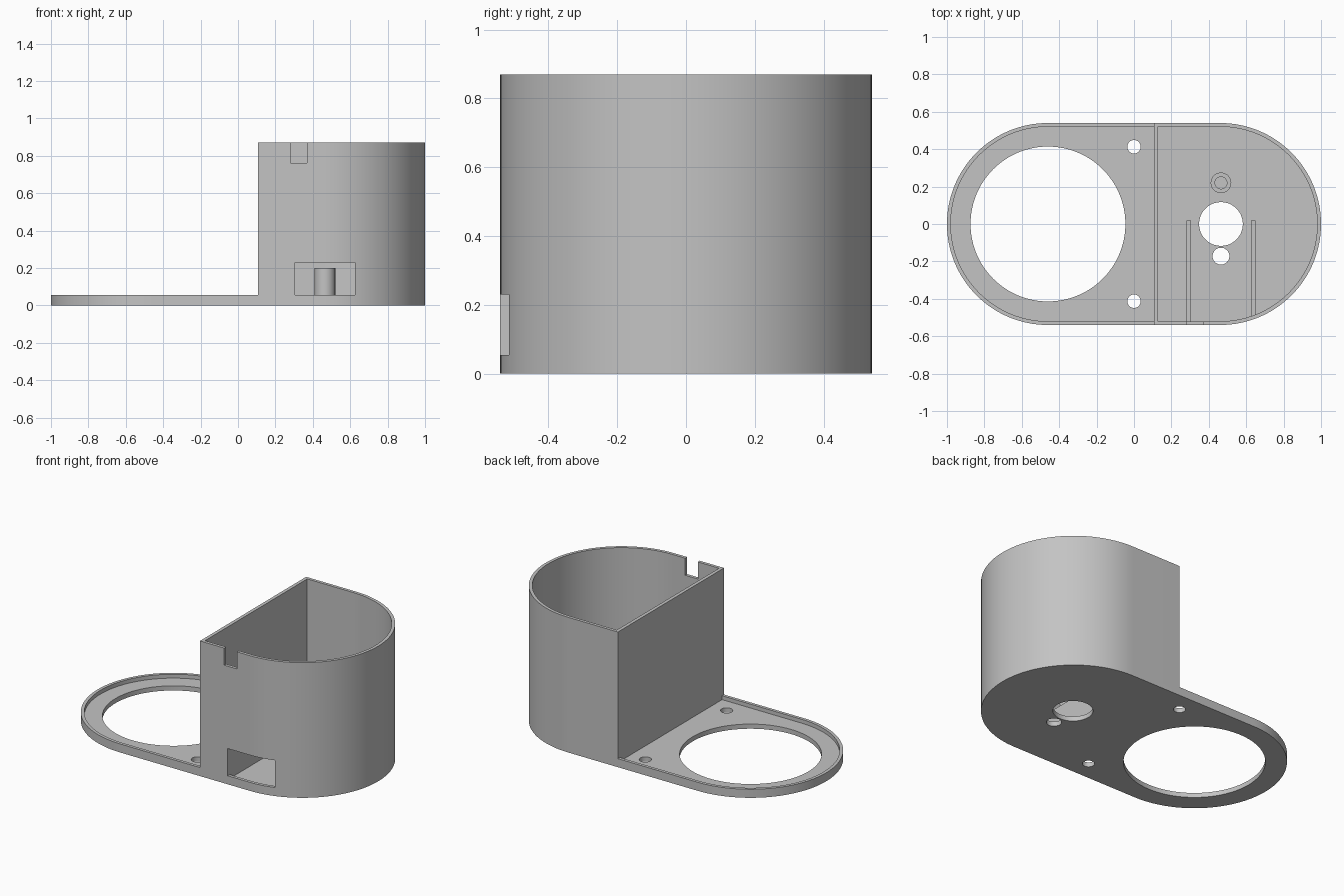
import bpy, bmesh
from math import sin, cos, pi, radians

if "Cube" in bpy.data.objects:
    bpy.data.objects.remove(bpy.data.objects["Cube"])

grey = bpy.data.materials.new("plain grey")
grey.use_nodes = True
colour = (0.55, 0.55, 0.55, 1)
grey.diffuse_color = colour
grey.node_tree.nodes["Principled BSDF"].inputs["Base Color"].default_value = colour

CX = 0.46        # centre of each rounded end
R = 0.54         # outer radius
RI = 0.52        # inner radius
FLOOR = 0.03
RIM = 0.055
TOP = 0.87
WALL_X = 0.107   # outer face of the flat wall
WALL_IN = 0.129


def prism(name, outline, z0, z1):
    """Extrude a counter-clockwise outline from z0 to z1."""
    bm = bmesh.new()
    face = bm.faces.new([bm.verts.new((x, y, z0)) for x, y in outline])
    lid = bmesh.ops.extrude_face_region(bm, geom=[face])["geom"]
    for v in lid:
        if isinstance(v, bmesh.types.BMVert):
            v.co.z = z1
    bmesh.ops.recalc_face_normals(bm, faces=bm.faces)
    mesh = bpy.data.meshes.new(name)
    bm.to_mesh(mesh)
    bm.free()
    mesh.materials.append(grey)
    ob = bpy.data.objects.new(name, mesh)
    bpy.context.collection.objects.link(ob)
    return ob


def arc(cx, cy, r, a0, a1, n):
    return [(cx + r * cos(a0 + (a1 - a0) * i / n),
             cy + r * sin(a0 + (a1 - a0) * i / n)) for i in range(n + 1)]


def box(name, x0, x1, y0, y1, z0, z1):
    return prism(name, [(x0, y0), (x1, y0), (x1, y1), (x0, y1)], z0, z1)


def cylinder(name, x, y, r, z0, z1, n=48):
    return prism(name, arc(x, y, r, 0, 2 * pi, n)[:-1], z0, z1)


def cut(ob, cutters):
    """Subtract the cutters in turn, then remove them."""
    for c in cutters:
        c.hide_render = True
        mod = ob.modifiers.new("cut", "BOOLEAN")
        mod.operation = "DIFFERENCE"
        mod.solver = "EXACT"
        mod.object = c
    bpy.context.view_layer.update()
    graph = bpy.context.evaluated_depsgraph_get()
    mesh = bpy.data.meshes.new_from_object(ob.evaluated_get(graph))
    ob.modifiers.clear()
    ob.data = mesh
    for c in cutters:
        bpy.data.objects.remove(c)


def right_end(r):
    return arc(CX, 0, r, -pi / 2, pi / 2, 64)


def left_end(r):
    return arc(-CX, 0, r, pi / 2, 3 * pi / 2, 64)


# Housing: a long rounded block, hollowed into a tray and a tall cup
housing = prism("housing", right_end(R) + left_end(R), 0, TOP)
cutters = [
    prism("tray_pocket", left_end(RI) + [(WALL_X, -RI), (WALL_X, RI)], FLOOR, 1),
    box("above_tray", -1.2, WALL_X, -0.8, 0.8, RIM, 1.1),
    prism("cup_pocket", right_end(RI) + [(WALL_IN, RI), (WALL_IN, -RI)], FLOOR, 1),
    box("window", 0.305, 0.625, -0.7, -0.3, RIM, 0.23),
    box("top_notch", 0.28, 0.37, -0.7, -0.4, 0.76, 1),
    cylinder("large_opening", -CX, 0, 0.414, -0.1, 0.2, 96),
    cylinder("cup_opening", 0.465, 0, 0.117, -0.1, 0.2),
    cylinder("cable_hole", 0.465, -0.172, 0.045, -0.1, 0.2),
]
for y in (-0.413, 0.413):
    cutters.append(cylinder("screw_hole", 0, y, 0.036, -0.1, 0.2))
cut(housing, cutters)

# Screw boss with a blind hole
boss = cylinder("screw_boss", 0.465, 0.22, 0.055, FLOOR - 0.01, 0.2)
cut(boss, [cylinder("boss_hole", 0.465, 0.22, 0.032, FLOOR + 0.01, 0.3)])

# Guide ribs either side of the window
ribs = [box("left_rib", 0.625, 0.649, -0.497, 0.02, FLOOR - 0.01, 0.23),
        box("right_rib", 0.281, 0.305, -0.53, 0.02, FLOOR - 0.01, 0.23)]

# Smooth the curved walls, keep the edges sharp
bpy.ops.object.select_all(action="DESELECT")
for ob in [housing, boss] + ribs:
    ob.select_set(True)
bpy.context.view_layer.objects.active = housing
bpy.ops.object.shade_smooth_by_angle(angle=radians(30))
